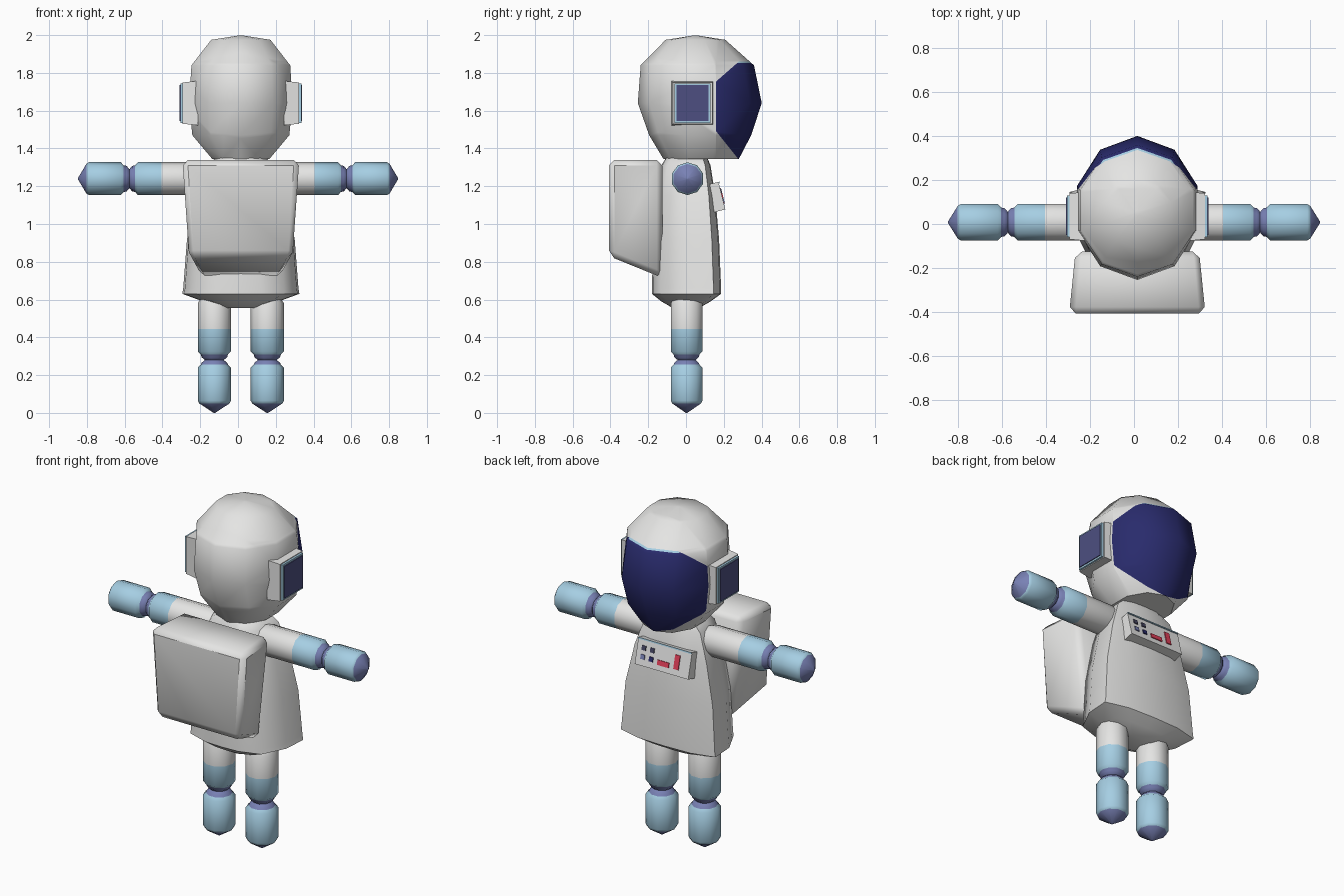
import bpy, bmesh, math
from mathutils import Vector, Matrix

if "Cube" in bpy.data.objects:
    bpy.data.objects.remove(bpy.data.objects["Cube"])

CX = 0.015  # body centre line


def material(name, rgb):
    m = bpy.data.materials.new(name)
    m.diffuse_color = (*rgb, 1)
    m.use_nodes = True
    m.node_tree.nodes["Principled BSDF"].inputs["Base Color"].default_value = m.diffuse_color
    return m


WHITE = material("suit_white", (0.78, 0.78, 0.77))
BLUE = material("light_blue", (0.38, 0.62, 0.77))
JOINT = material("joint_violet", (0.19, 0.22, 0.46))
VISOR = material("visor_navy", (0.022, 0.024, 0.15))
PANEL = material("ear_violet", (0.075, 0.078, 0.22))
RED = material("button_red", (0.75, 0.05, 0.1))
DARK = material("button_dark", (0.06, 0.06, 0.12))


def finish(name, bm, mats, angle=50):
    bmesh.ops.recalc_face_normals(bm, faces=bm.faces)
    me = bpy.data.meshes.new(name)
    bm.to_mesh(me)
    bm.free()
    for m in mats:
        me.materials.append(m)
    ob = bpy.data.objects.new(name, me)
    bpy.context.collection.objects.link(ob)
    bpy.ops.object.select_all(action='DESELECT')
    ob.select_set(True)
    bpy.context.view_layer.objects.active = ob
    bpy.ops.object.shade_smooth_by_angle(angle=math.radians(angle))
    return ob


def loft(rings, band_mats=None):
    """Skin a stack of closed rings and cap both ends."""
    bm = bmesh.new()
    vs = [[bm.verts.new(p) for p in ring] for ring in rings]
    n = len(vs[0])
    for k in range(len(vs) - 1):
        for i in range(n):
            j = (i + 1) % n
            f = bm.faces.new((vs[k][i], vs[k][j], vs[k + 1][j], vs[k + 1][i]))
            f.material_index = band_mats[k] if band_mats else 0
    for ring, m in ((vs[0], 0), (vs[-1], -1)):
        f = bm.faces.new(ring)
        f.material_index = band_mats[m] if band_mats else 0
    return bm


def ellipse(cy, z, rx, ry, n=10):
    return [(CX + rx * math.cos(a), cy + ry * math.sin(a), z)
            for a in (math.pi / 2 + 2 * math.pi * i / n for i in range(n))]


def box(name, size, matrix, mat, bevel=0.0, taper=1.0):
    """Box whose local +z face can be tapered."""
    bm = bmesh.new()
    bmesh.ops.create_cube(bm, size=1)
    for v in bm.verts:
        t = taper if v.co.z > 0 else 1
        v.co = Vector((v.co.x * size[0] * t, v.co.y * size[1] * t, v.co.z * size[2]))
    if bevel:
        bmesh.ops.bevel(bm, geom=bm.edges[:], offset=bevel, segments=1, affect='EDGES')
    bm.transform(matrix)
    return finish(name, bm, [mat], 30)


# Helmet, with the visor cut into its front
bm = loft([ellipse(0.05, 1.998, 0.012, 0.012), ellipse(0.05, 1.975, 0.165, 0.158),
           ellipse(0.06, 1.84, 0.275, 0.30), ellipse(0.073, 1.64, 0.288, 0.328),
           ellipse(0.075, 1.47, 0.27, 0.27), ellipse(0.08, 1.345, 0.16, 0.20)])
cuts = [((0, 0.16, 0), (0, 1, 0)), ((0, 0, 1.86), (0, 0, -1)),
        ((0, 0.16, 1.755), (0, 0.105, -0.12)), ((0, 0.16, 1.49), (0, 0.15, 0.12))]
trim = [((0, 0, 1.852), (0, 0, -1))]
for co, no in cuts + trim:
    bmesh.ops.bisect_plane(bm, geom=bm.verts[:] + bm.edges[:] + bm.faces[:],
                           plane_co=co, plane_no=no)
for f in bm.faces:
    c = f.calc_center_median()
    if all((c - Vector(co)).dot(Vector(no)) > 0 for co, no in cuts):
        f.material_index = 2 if c.z > 1.852 else 1
finish("helmet", bm, [WHITE, VISOR, BLUE])

# Ear units: white base, blue rim, violet panel
for s, side in ((-1, "left"), (1, "right")):
    # local z points outward along x, local y stays up
    rot = Matrix(((0, 0, s, 0), (s, 0, 0, 0), (0, 1, 0, 0), (0, 0, 0, 1)))
    for part, w, h, depth, x, mat, taper in (
            ("base", 0.225, 0.235, 0.08, 0.268, WHITE, 0.93),
            ("rim", 0.19, 0.21, 0.014, 0.313, BLUE, 1),
            ("panel", 0.17, 0.19, 0.012, 0.319, PANEL, 1)):
        m = Matrix.Translation((CX + s * x, 0.035, 1.64)) @ rot
        box(f"{side}_ear_{part}", (w, h, depth), m, mat, 0, taper)

# Torso: flat front with hard corners, rounded back
half = [(0, 1), (0.55, 0.97), (1, 0.78), (0.97, 0), (0.75, -0.75), (0.35, -0.97)]
section = half + [(0, -1)] + [(-x, y) for x, y in half[:0:-1]]
rows = [(1.37, 0.11, 0.005, 0.10), (1.31, 0.18, 0.0, 0.13), (1.15, 0.235, 0.0, 0.155),
        (0.92, 0.285, 0.0, 0.175), (0.66, 0.305, 0.003, 0.183), (0.63, 0.31, 0.003, 0.183),
        (0.59, 0.20, 0.0, 0.13), (0.555, 0.09, 0.0, 0.07)]
bm = loft([[(CX + x * rx, cy + y * ry, z) for x, y in section] for z, rx, cy, ry in rows])
finish("torso", bm, [WHITE])

# Backpack: wider at the rear, sloped underside
bm = bmesh.new()
corners = [[(sx * w, y, z) for sx, w, z in ((-1, wt, zt), (1, wt, zt), (1, wb, zb), (-1, wb, zb))]
           for y, wt, zt, wb, zb in ((-0.125, 0.285, 1.34, 0.215, 0.715),
                                     (-0.408, 0.312, 1.34, 0.28, 0.83))]
bm = loft([[(CX + x, y, z) for x, y, z in ring] for ring in corners])
bmesh.ops.bevel(bm, geom=bm.edges[:], offset=0.03, segments=1, affect='EDGES')
finish("backpack", bm, [WHITE], 45)

# Limbs: distance along the limb, radius, and colour of the band that follows
SUIT, CUFF, HINGE = 0, 1, 2


def limb(name, origin, direction, profile):
    d = Vector(direction)
    up = Vector((0, 1, 0))
    side = d.cross(up)
    rings = []
    for t, r, _ in profile:
        c = Vector(origin) + d * t
        rings.append([c + (up * math.cos(a) + side * math.sin(a)) * r
                      for a in (2 * math.pi * (i + 0.5) / 10 for i in range(10))])
    bm = loft(rings, [p[2] for p in profile[:-1]])
    finish(name, bm, [WHITE, BLUE, JOINT])


arm = [(0.10, 0.06, SUIT), (0.18, 0.087, SUIT), (0.405, 0.087, CUFF), (0.53, 0.087, CUFF),
       (0.545, 0.07, HINGE), (0.56, 0.068, HINGE), (0.575, 0.05, HINGE), (0.59, 0.068, HINGE),
       (0.605, 0.07, CUFF), (0.62, 0.087, CUFF), (0.79, 0.087, CUFF), (0.803, 0.078, HINGE),
       (0.847, 0.004, HINGE)]
leg = [(0.0, 0.07, SUIT), (0.03, 0.088, SUIT), (0.165, 0.088, CUFF), (0.285, 0.088, CUFF),
       (0.30, 0.072, HINGE), (0.315, 0.068, HINGE), (0.33, 0.05, HINGE), (0.345, 0.068, HINGE),
       (0.355, 0.072, CUFF), (0.37, 0.088, CUFF), (0.545, 0.088, CUFF), (0.56, 0.08, HINGE),
       (0.61, 0.004, HINGE)]
for s, side in ((-1, "left"), (1, "right")):
    limb(f"{side}_arm", (0, 0.008, 1.24), (s, 0, 0), arm)
    limb(f"{side}_leg", (CX + s * 0.14, 0.003, 0.61), (0, 0, -1), leg)

# Chest control box, tilted; local x runs along the chest, y up, z outward
tilt = math.radians(14)
right = Vector((-1, 0, 0))
out = Vector((0, math.cos(tilt), math.sin(tilt)))
upv = out.cross(right)
base = Matrix((right, upv, out)).transposed().to_4x4()
front = Matrix.Translation((CX, 0.19, 1.15)) @ base
box("control_box", (0.35, 0.15, 0.10), front @ Matrix.Translation((0, 0, -0.05)), WHITE)
for name, x, y, w, h, mat in (
        ("button_a", -0.13, 0.025, 0.026, 0.026, DARK),
        ("button_b", -0.075, 0.025, 0.026, 0.026, DARK),
        ("button_c", -0.13, -0.025, 0.026, 0.026, JOINT),
        ("button_d", -0.075, -0.025, 0.026, 0.026, VISOR),
        ("red_bar", 0.005, -0.03, 0.075, 0.028, RED),
        ("red_switch", 0.09, 0.0, 0.032, 0.08, RED),
        ("trim_line", 0.0, 0.071, 0.35, 0.008, BLUE)):
    box(name, (w, h, 0.006), front @ Matrix.Translation((x, y, 0.002)), mat)
